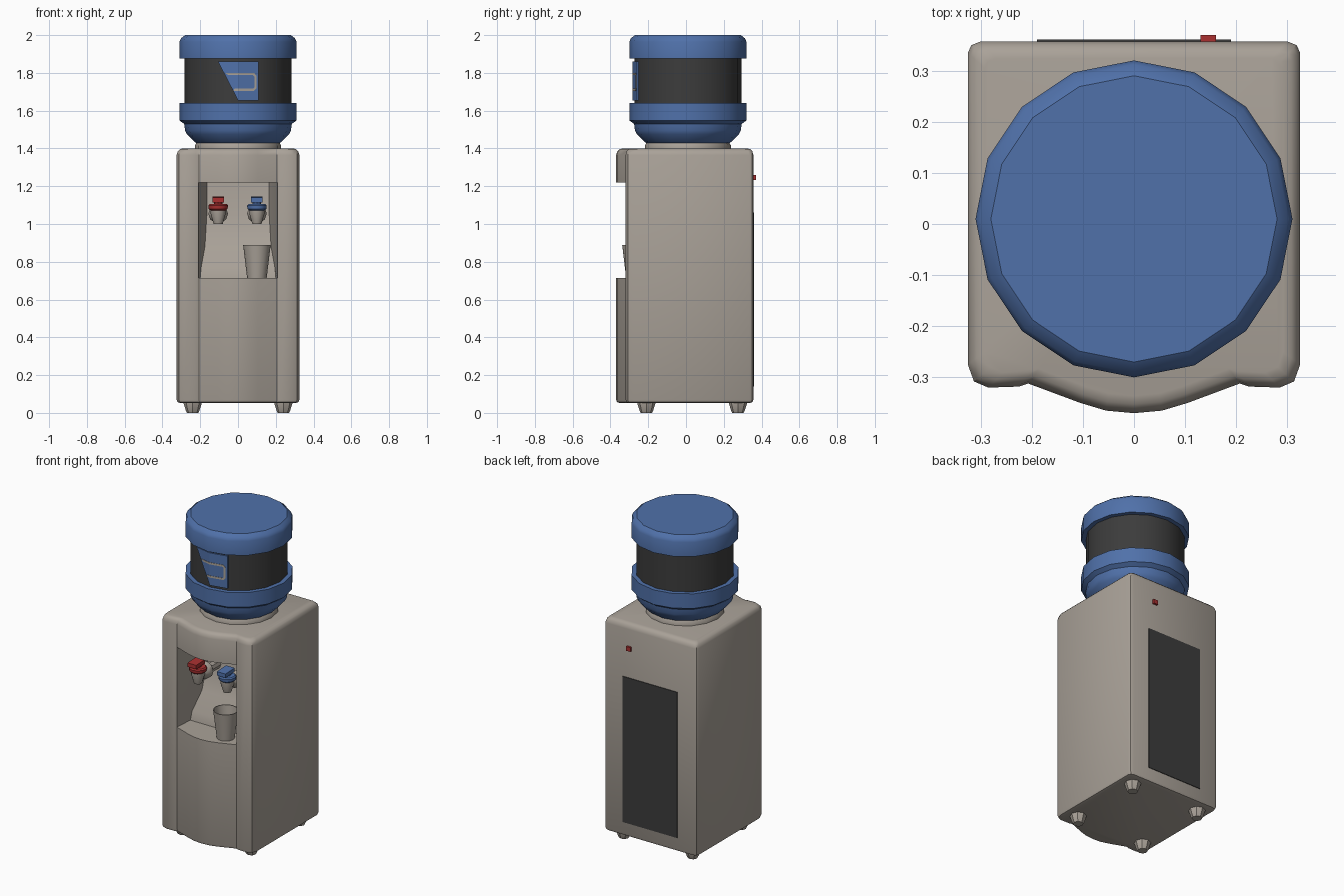
import bpy, bmesh, math
from mathutils import Vector

if "Cube" in bpy.data.objects:
    bpy.data.objects.remove(bpy.data.objects["Cube"])


def material(name, rgb):
    m = bpy.data.materials.new(name)
    m.diffuse_color = (*rgb, 1)
    m.use_nodes = True
    m.node_tree.nodes["Principled BSDF"].inputs["Base Color"].default_value = m.diffuse_color
    return m


BEIGE = material("warm grey plastic", (0.40, 0.36, 0.315))
BLUE = material("blue plastic", (0.08, 0.165, 0.40))
DARK = material("dark grey", (0.045, 0.045, 0.045))
RED = material("red plastic", (0.40, 0.03, 0.03))


def finish(name, bm, mats, angle=35):
    bmesh.ops.recalc_face_normals(bm, faces=bm.faces[:])
    me = bpy.data.meshes.new(name)
    bm.to_mesh(me)
    bm.free()
    ob = bpy.data.objects.new(name, me)
    bpy.context.collection.objects.link(ob)
    for m in mats:
        me.materials.append(m)
    smooth(ob, angle)
    return ob


def smooth(ob, angle):
    bpy.ops.object.select_all(action='DESELECT')
    ob.select_set(True)
    bpy.context.view_layer.objects.active = ob
    bpy.ops.object.shade_smooth_by_angle(angle=math.radians(angle))


def loft(name, rings, mats, angle=35, rule=None):
    """Skin equal-length rings of points and cap both ends."""
    bm = bmesh.new()
    vs = [[bm.verts.new(p) for p in r] for r in rings]
    n = len(vs[0])
    for a, b in zip(vs, vs[1:]):
        for i in range(n):
            j = (i + 1) % n
            bm.faces.new((a[i], a[j], b[j], b[i]))
    bm.faces.new(vs[0])
    bm.faces.new(vs[-1])
    if rule:
        for f in bm.faces:
            f.material_index = rule(f.calc_center_median())
    return finish(name, bm, mats, angle)


def lathe(name, profile, centre, mats, n=16, axis='Z', angle=35, rule=None):
    """Turn (radius, height) points around z, or around y for axis Y."""
    cx, cy, cz = centre
    rings = []
    for r, h in profile:
        ring = []
        for i in range(n):
            a = math.tau * i / n
            u, v = r * math.cos(a), r * math.sin(a)
            ring.append((cx + u, cy + v, cz + h) if axis == 'Z' else (cx + u, cy + h, cz + v))
        rings.append(ring)
    return loft(name, rings, mats, angle, rule)


def box(name, lo, hi, mats):
    ring = lambda z: [(lo[0], lo[1], z), (hi[0], lo[1], z), (hi[0], hi[1], z), (lo[0], hi[1], z)]
    return loft(name, [ring(lo[2]), ring(hi[2])], mats)


# cabinet: bowed-front outline lofted upward, with rounded rims
half = [(0.055, -0.365), (0.105, -0.35), (0.207, -0.312), (0.225, -0.318), (0.285, -0.32),
        (0.313, -0.308), (0.325, -0.275), (0.325, 0.335), (0.318, 0.35), (0.3, 0.357)]
outline = [(0, -0.37)] + half + [(-x, y) for x, y in reversed(half)]
levels = [(0.052, 0.02), (0.057, 0.005), (0.07, 0), (1.365, 0), (1.385, 0.006), (1.396, 0.017), (1.40, 0.033)]
cabinet = loft("cabinet", [[(x * (1 - s / 0.325), y * (1 - s / 0.36), z) for x, y in outline]
                           for z, s in levels], [BEIGE])

# dispensing recess: deeper towards the top, with splayed side walls
sections = [(0.715, 0.20, -0.19), (0.77, 0.195, -0.18), (0.88, 0.175, -0.11),
            (1.05, 0.165, -0.07), (1.22, 0.165, -0.06)]
cutter = loft("recess_cutter", [[(-0.208, -0.5, z), (0.208, -0.5, z), (0.208, -0.29, z), (hx, yb, z),
                                 (-hx, yb, z), (-0.208, -0.29, z)] for z, hx, yb in sections], [BEIGE])
mod = cabinet.modifiers.new("recess", 'BOOLEAN')
mod.operation = 'DIFFERENCE'
mod.solver = 'EXACT'
mod.object = cutter
bpy.context.view_layer.objects.active = cabinet
bpy.ops.object.modifier_apply(modifier="recess")
bpy.data.objects.remove(cutter, do_unlink=True)
smooth(cabinet, 35)

# feet
for sx in (-1, 1):
    for y in (-0.21, 0.275):
        lathe("foot", [(0.03, 0), (0.036, 0.012), (0.048, 0.05), (0.048, 0.06)], (sx * 0.24, y, 0), [BEIGE], n=8)

# back grille panel and switch
box("back_panel", (-0.19, 0.35, 0.14), (0.19, 0.361, 1.06), [DARK])
box("power_switch", (0.13, 0.35, 1.233), (0.16, 0.37, 1.26), [RED])

# collar and bottle, with a recessed dark band
CY = 0.01
lathe("bottle_collar", [(0.228, 0), (0.228, 0.02), (0.22, 0.035)], (0, CY, 1.395), [BEIGE])
lathe("bottle", [(0.215, 1.425), (0.23, 1.435), (0.27, 1.475), (0.28, 1.495), (0.285, 1.53),
                 (0.31, 1.548), (0.31, 1.64), (0.283, 1.64), (0.283, 1.875), (0.31, 1.875),
                 (0.31, 1.965), (0.302, 1.983), (0.28, 2.0)], (0, CY, 0), [BLUE, DARK],
      rule=lambda c: 1 if 1.65 < c.z < 1.86 else 0)


# label plates that follow the two front facets of the band
def on_band(x, z, off):
    return Vector((x, CY - 0.283 + abs(x) * 0.199 - off, z))


def plate(name, polys, off, thick, mat):
    bm = bmesh.new()
    cache = {}
    for poly in polys:
        bm.faces.new([cache.setdefault(p, bm.verts.new(on_band(*p, off))) if p not in cache else cache[p]
                      for p in poly])
    ext = bmesh.ops.extrude_face_region(bm, geom=bm.faces[:])
    for v in ext["geom"]:
        if isinstance(v, bmesh.types.BMVert):
            v.co.y -= thick
    return finish(name, bm, [mat], 20)


plate("bottle_label", [[(-0.106, 1.86), (0, 1.655), (0, 1.86)],
                       [(0, 1.655), (0.108, 1.655), (0.108, 1.86), (0, 1.86)]], 0.0, 0.009, BLUE)
outer = [(-0.07, 1.80), (0, 1.80), (0.085, 1.80), (0.098, 1.785), (0.098, 1.72), (0.085, 1.705), (0, 1.705), (-0.025, 1.705)]
inner = [(-0.05, 1.788), (0, 1.788), (0.08, 1.788), (0.087, 1.78), (0.087, 1.725), (0.08, 1.717), (0, 1.717), (-0.018, 1.717)]
plate("label_frame", [[outer[i], outer[i + 1], inner[i + 1], inner[i]] for i in range(7)], 0.009, 0.002, BEIGE)

# taps: stem to the back wall, spout, coloured collar, lever and knob
for name, x, mat in (("hot", -0.105, RED), ("cold", 0.1, BLUE)):
    y = -0.25
    lathe(name + "_tap_stem", [(0.03, -0.23), (0.052, -0.20), (0.052, -0.17), (0.035, -0.15), (0.035, -0.05)],
          (x, 0, 1.055), [BEIGE], n=10, axis='Y')
    lathe(name + "_tap_spout", [(0.024, 1.0), (0.04, 1.055), (0.04, 1.08)], (x, y, 0), [BEIGE], n=12)
    lathe(name + "_tap_collar", [(0.036, 1.068), (0.05, 1.08), (0.052, 1.098), (0.045, 1.105)], (x, y, 0), [mat], n=12)
    lathe(name + "_tap_neck", [(0.022, 1.10), (0.022, 1.125)], (x, y, 0), [mat], n=8)
    ring = lambda py, z0: [(x - 0.03, py, z0), (x + 0.03, py, z0), (x + 0.03, py, z0 + 0.025), (x - 0.03, py, z0 + 0.025)]
    loft(name + "_tap_lever", [ring(-0.31, 1.115), ring(-0.22, 1.12)], [mat])

# drinking cup, hollow
lathe("cup", [(0.052, 0.0), (0.073, 0.175), (0.068, 0.175), (0.048, 0.008)], (0.1, -0.265, 0.715), [BEIGE], n=16)
